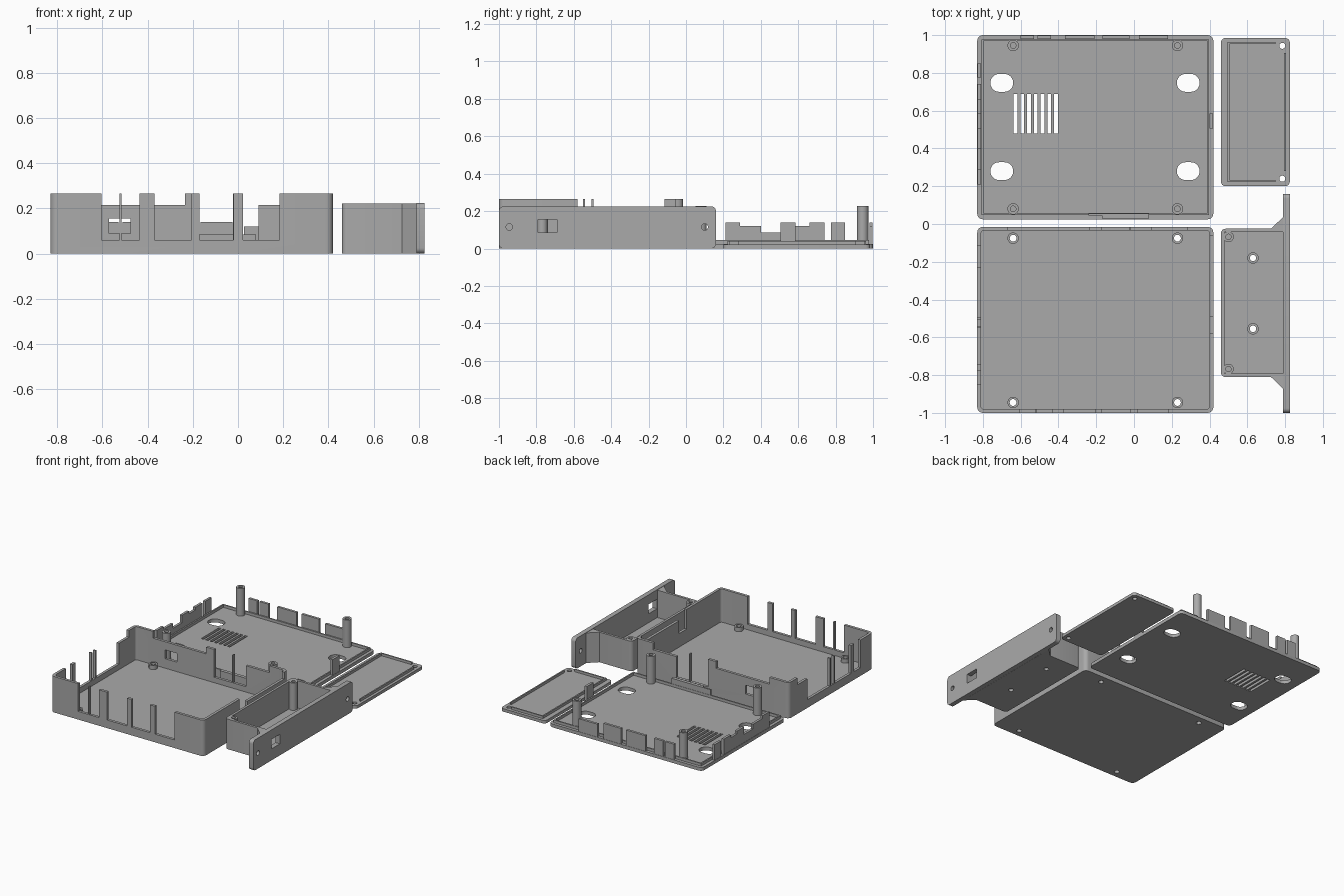
import bpy, bmesh
from math import pi, cos, sin

cube = bpy.data.objects.get("Cube")
if cube:
    bpy.data.objects.remove(cube, do_unlink=True)

grey = bpy.data.materials.new("plain_grey")
grey.use_nodes = True
grey.diffuse_color = (0.4, 0.4, 0.4, 1)
grey.node_tree.nodes["Principled BSDF"].inputs["Base Color"].default_value = (0.4, 0.4, 0.4, 1)


def prism(name, pts, lo, hi, axis="z"):
    """Extrude a 2D outline along z, x or y."""
    place = {"z": lambda p, h: (p[0], p[1], h),
             "x": lambda p, h: (h, p[0], p[1]),
             "y": lambda p, h: (p[0], h, p[1])}[axis]
    bm = bmesh.new()
    rings = [[bm.verts.new(place(p, h)) for p in pts] for h in (lo, hi)]
    bm.faces.new(rings[0])
    bm.faces.new(rings[1])
    for i in range(len(pts)):
        j = (i + 1) % len(pts)
        bm.faces.new((rings[0][i], rings[0][j], rings[1][j], rings[1][i]))
    bmesh.ops.recalc_face_normals(bm, faces=bm.faces)
    mesh = bpy.data.meshes.new(name)
    bm.to_mesh(mesh)
    bm.free()
    mesh.materials.append(grey)
    obj = bpy.data.objects.new(name, mesh)
    bpy.context.collection.objects.link(obj)
    return obj


def rounded(a0, a1, b0, b1, r, steps=6):
    corners = [(a1 - r, b1 - r), (a0 + r, b1 - r), (a0 + r, b0 + r), (a1 - r, b0 + r)]
    return [(ca + r * cos(pi / 2 * (k + s / steps)), cb + r * sin(pi / 2 * (k + s / steps)))
            for k, (ca, cb) in enumerate(corners) for s in range(steps + 1)]


def circle(a, b, r, n=24):
    return [(a + r * cos(2 * pi * i / n), b + r * sin(2 * pi * i / n)) for i in range(n)]


def box(name, x0, x1, y0, y1, z0, z1):
    return prism(name, [(x0, y0), (x1, y0), (x1, y1), (x0, y1)], z0, z1)


def cut(obj, cutters):
    """Subtract every cutter, then discard them."""
    for c in cutters:
        m = obj.modifiers.new("cut", "BOOLEAN")
        m.operation, m.solver, m.object = "DIFFERENCE", "EXACT", c
    deps = bpy.context.evaluated_depsgraph_get()
    mesh = bpy.data.meshes.new_from_object(obj.evaluated_get(deps))
    obj.modifiers.clear()
    obj.data = mesh
    for c in cutters:
        bpy.data.objects.remove(c, do_unlink=True)
    return obj


def tube(name, x, y, r, hole, z0, z1, depth):
    post = prism(name, circle(x, y, r), z0, z1)
    return cut(post, [prism("bore", circle(x, y, hole), depth, z1 + 0.1)])


def frame(name, x0, x1, y0, y1, t, z0, z1):
    rim = box(name, x0, x1, y0, y1, z0, z1)
    return cut(rim, [box("void", x0 + t, x1 - t, y0 + t, y1 - t, z0 - 0.1, z1 + 0.1)])


L, R, T, TOP = -0.83, 0.42, 0.02, 0.265
SCREW_X = (-0.64, 0.23)

# Deep tray with open connector notches
tray = prism("tray", rounded(L, R, -1, -0.015, 0.03), 0, TOP)
cutters = [prism("cavity", rounded(L + T, R - T, -1 + T, -0.015 - T, 0.015), 0.02, 0.5)]
front_notches = [(-0.605, -0.525), (-0.515, -0.435), (-0.37, -0.205), (-0.17, -0.02), (0.022, 0.183)]
for a, b in front_notches:
    cutters.append(box("notch", a, b, -1.1, -0.96, 0.06, 0.5))
for a, b, z in [(-0.67, -0.235, 0.215), (-0.17, 0.09, 0.06), (0.09, 0.28, 0.215)]:
    cutters.append(box("notch", a, b, -0.05, 0.1, z, 0.5))
for a, b, z in [(-0.85, -0.775, 0.06), (-0.74, -0.55, 0.06), (-0.54, -0.505, 0.06),
                (-0.495, -0.23, 0.06), (-0.23, -0.115, 0.215)]:
    cutters.append(box("notch", L - 0.1, L + 0.04, a, b, z, 0.5))
cutters.append(box("notch", R - 0.04, R + 0.1, -0.58, -0.49, 0.12, 0.5))
cutters.append(box("notch", R - 0.04, R + 0.1, -0.49, -0.06, 0.215, 0.5))
cutters.append(box("window", -0.57, -0.475, -0.1, 0.1, 0.09, 0.155))
cut(tray, cutters)
box("tray_rear_blade", -0.023, -0.016, -0.035, -0.015, 0.05, TOP)

# Screw bosses and through holes of the tray
for x in SCREW_X:
    for y in (-0.075, -0.945):
        cut(tray, [prism("bore", circle(x, y, 0.018), -0.1, 0.1)])
        tube("tray_boss", x, y, 0.03, 0.018, 0.015, 0.05, -0.1)

# Flat cover with feet holes and vent slots
cover = prism("cover", rounded(L, R, 0.025, 1, 0.03), 0, 0.025)
cutters = [prism("foot_hole", rounded(x - 0.06, x + 0.06, y - 0.047, y + 0.047, 0.045), -0.1, 0.1)
           for x in (-0.7, 0.287) for y in (0.28, 0.747)]
for i in range(7):
    x = -0.637 + i * 0.0357
    cutters.append(box("vent", x, x + 0.02, 0.48, 0.687, -0.1, 0.1))
cut(cover, cutters)
frame("cover_lip", L + 0.022, R - 0.022, 0.047, 0.978, 0.01, 0.02, 0.045)
for x in SCREW_X:
    for y in (0.08, 0.945):
        tube("cover_post", x, y, 0.03, 0.015, 0.02, 0.228, 0.06)

# Tabs on the cover that fill the tray notches
for (a, b), h in zip(front_notches, (0.14, 0.14, 0.14, 0.14, 0.12)):
    box("rear_tab", a + 0.004, b - 0.004, 0.98, 0.998, 0.02, h)
for a, b, h in [(0.21, 0.29, 0.14), (0.29, 0.4, 0.12), (0.4, 0.505, 0.085), (0.505, 0.585, 0.14),
                (0.585, 0.66, 0.12), (0.66, 0.74, 0.14), (0.775, 0.85, 0.14)]:
    box("side_tab", L + 0.002, L + T, a, b, 0.02, h)
box("right_tab", R - T, R - 0.002, 0.505, 0.585, 0.02, 0.14)
box("front_tab", -0.17, 0.08, 0.03, 0.045, 0.02, 0.085)
box("front_tab_backing", -0.24, 0.08, 0.045, 0.055, 0.02, 0.085)

# Narrow side box with its mounting plate
plate = prism("mounting_plate", rounded(-1, 0.16, 0, 0.225, 0.025), 0.79, 0.825, "x")
cut(plate, [prism("screw_hole", circle(y, 0.115, 0.017), 0.7, 0.9, "x") for y in (-0.945, 0.1)]
    + [box("window", 0.7, 0.9, -0.79, -0.69, 0.085, 0.155)])
side_box = prism("side_box", rounded(0.46, 0.81, -0.81, -0.025, 0.025), 0, 0.222)
cut(side_box, [box("cavity", 0.478, 0.79, -0.792, -0.043, 0.02, 0.5),
               box("plate_space", 0.789, 0.9, -1, 0.2, -0.1, 0.5)]
    + [prism("bore", circle(0.63, y, 0.017), -0.1, 0.1) for y in (-0.18, -0.555)])
for y in (-0.18, -0.555):
    tube("side_box_boss", 0.63, y, 0.03, 0.017, 0.015, 0.04, -0.1)
for y in (-0.068, -0.768):
    tube("side_box_post", 0.5, y, 0.028, 0.014, 0.015, 0.222, 0.08)
for y, d in ((-0.81, -1), (-0.025, 1)):
    prism("gusset", [(0.725, y - d * 0.01), (0.725, y), (0.79, y + d * 0.062), (0.79, y - d * 0.01)], 0, 0.222)

# Small lid of the side box
lid = prism("small_lid", rounded(0.46, 0.825, 0.2, 0.985, 0.025), 0, 0.022)
cut(lid, [prism("bore", circle(0.785, y, 0.016), -0.1, 0.1) for y in (0.24, 0.943)])
box("small_lid_lip_left", 0.495, 0.505, 0.222, 0.963, 0.02, 0.04)
box("small_lid_lip_right", 0.795, 0.805, 0.28, 0.905, 0.02, 0.04)
for y in (0.222, 0.953):
    box("small_lid_lip_end", 0.495, 0.75, y, y + 0.01, 0.02, 0.04)

# Smooth the rounded walls, keep the edges sharp
bpy.ops.object.select_all(action="DESELECT")
for obj in bpy.context.collection.objects:
    if obj.type == "MESH" and obj.data.materials and obj.data.materials[0] == grey:
        obj.select_set(True)
        bpy.context.view_layer.objects.active = obj
bpy.ops.object.shade_smooth_by_angle(angle=0.52)
